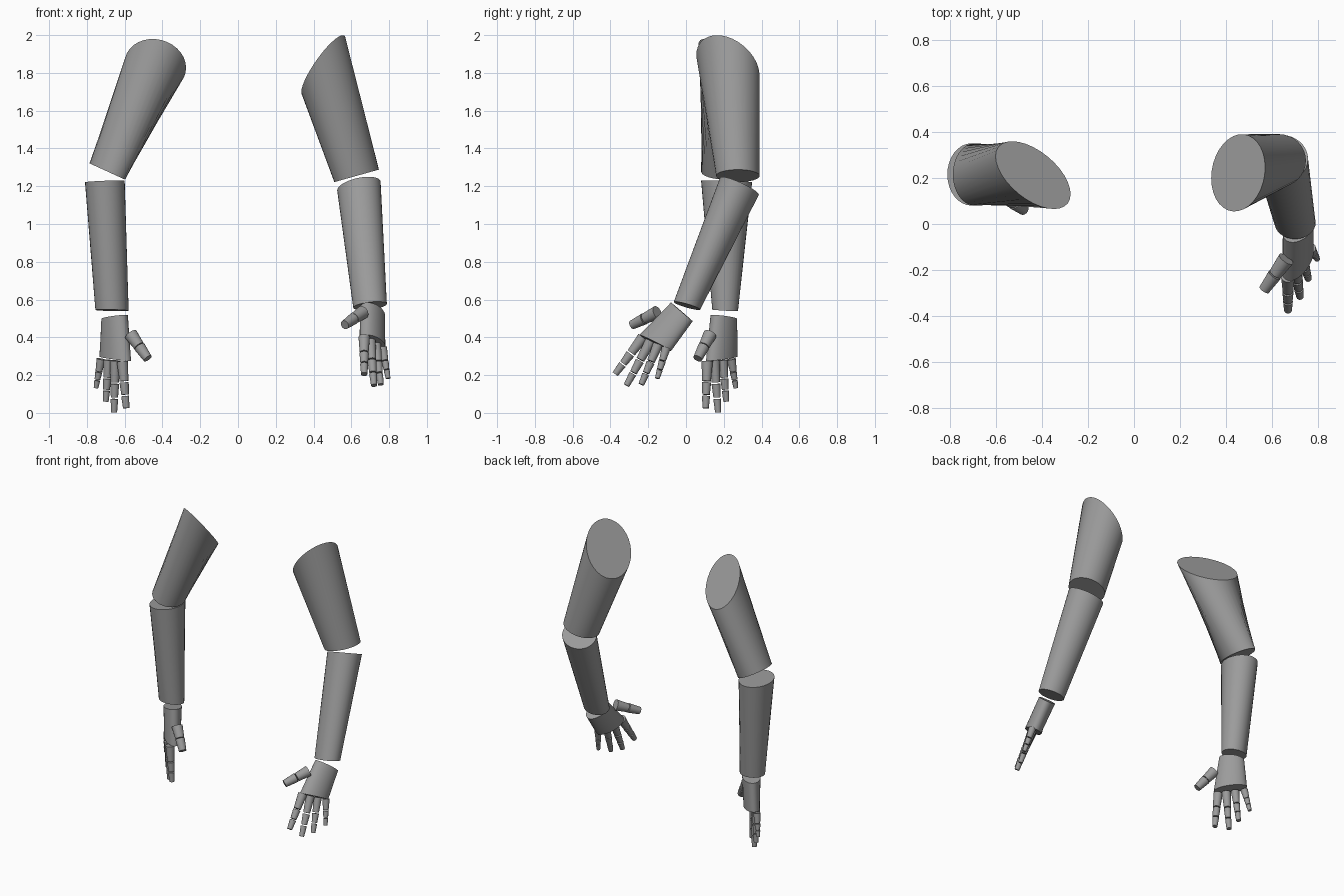
import bpy, bmesh, math
from mathutils import Vector

cube = bpy.data.objects.get("Cube")
if cube:
    bpy.data.objects.remove(cube, do_unlink=True)

# Single matte grey for every part
grey = bpy.data.materials.new("mid_grey")
grey.use_nodes = True
colour = (0.33, 0.33, 0.33, 1)
grey.diffuse_color = colour
grey.node_tree.nodes["Principled BSDF"].inputs["Base Color"].default_value = colour

SIDES = 32


def tube(name, *rings):
    """Capped tube between two elliptical rings, each (centre, half axis, half axis)."""
    bm = bmesh.new()
    loops = []
    for centre, u, v in rings:
        c, u, v = Vector(centre), Vector(u), Vector(v)
        angles = [math.tau * i / SIDES for i in range(SIDES)]
        loops.append([bm.verts.new(c + u * math.cos(a) + v * math.sin(a)) for a in angles])
    a, b = loops
    for i in range(SIDES):
        j = (i + 1) % SIDES
        bm.faces.new((a[i], a[j], b[j], b[i]))
    bm.faces.new(a)
    bm.faces.new(b)
    bmesh.ops.recalc_face_normals(bm, faces=bm.faces)
    mesh = bpy.data.meshes.new(name)
    bm.to_mesh(mesh)
    bm.free()
    mesh.materials.append(grey)
    obj = bpy.data.objects.new(name, mesh)
    bpy.context.collection.objects.link(obj)
    bpy.ops.object.select_all(action="DESELECT")
    obj.select_set(True)
    bpy.context.view_layer.objects.active = obj
    bpy.ops.object.shade_smooth_by_angle(angle=math.radians(35))


def digit(name, start, end, r0, r1, cuts):
    """Row of tapered phalanges from start to end, split at the cut fractions."""
    start, end = Vector(start), Vector(end)
    axis = end - start
    side = axis.orthogonal().normalized()
    other = axis.normalized().cross(side)
    stops = [0, *cuts, 1]
    for n, (f, g) in enumerate(zip(stops, stops[1:]), 1):
        g -= 0.03 if g < 1 else 0
        # each phalanx tapers, and the next one starts a little narrower
        radii = (r0 + (r1 - r0) * f, (r0 + (r1 - r0) * g) * 0.93)
        tube(f"{name}_{n}", *[(start + axis * t, side * r, other * r)
                              for t, r in zip((f, g), radii)])


# Right arm
tube("right_upper_arm",
     ((-.438, .212, 1.839), (.163, -.082, -.012), (0, .122, -.14)),
     ((-.692, .215, 1.278), (.094, 0, -.043), (0, .135, 0)))
tube("right_forearm",
     ((-.705, .215, 1.225), (.105, 0, .004), (0, .135, -.004)),
     ((-.667, .207, .543), (.088, 0, -.002), (0, .068, -.004)))
tube("right_palm",
     ((-.653, .2, .508), (.057, -.057, .011), (.041, .041, 0)),
     ((-.65, .19, .287), (.076, -.076, -.012), (.036, .036, 0)))

# Left arm
tube("left_upper_arm",
     ((.452, .222, 1.84), (.117, .023, .141), (0, .166, -.075)),
     ((.628, .275, 1.255), (.118, 0, .033), (0, .115, 0)))
tube("left_forearm",
     ((.64, .283, 1.2), (.115, 0, .022), (0, .103, -.045)),
     ((.699, .005, .567), (.089, 0, .01), (0, .07, -.02)))
tube("left_palm",
     ((.712, -.022, .535), (-.044, -.054, .047), (-.05, .02, -.016)),
     ((.712, -.163, .37), (-.048, -.082, .04), (-.048, .018, -.015)))

# Fingers: start, end, base radius, tip radius
fingers = {
    "right_index": ((-.612, .112, .272), (-.592, .104, .025), .03, .018),
    "right_middle": ((-.65, .15, .277), (-.656, .17, .002), .029, .017),
    "right_ring": ((-.686, .195, .28), (-.7, .213, .06), .027, .016),
    "right_little": ((-.725, .24, .285), (-.752, .264, .132), .024, .013),
    "left_index": ((.668, -.228, .4), (.668, -.375, .205), .03, .018),
    "left_middle": ((.7, -.188, .38), (.72, -.315, .145), .029, .017),
    "left_ring": ((.73, -.148, .362), (.756, -.237, .15), .027, .016),
    "left_little": ((.765, -.105, .345), (.795, -.152, .182), .024, .013),
}
for name, spec in fingers.items():
    digit(name + "_finger", *spec, (.45, .74))

# Thumbs
digit("right_thumb", (-.567, .127, .415), (-.478, .062, .288), .036, .026, (.52,))
digit("left_thumb", (.66, -.152, .532), (.565, -.285, .466), .036, .026, (.52,))
